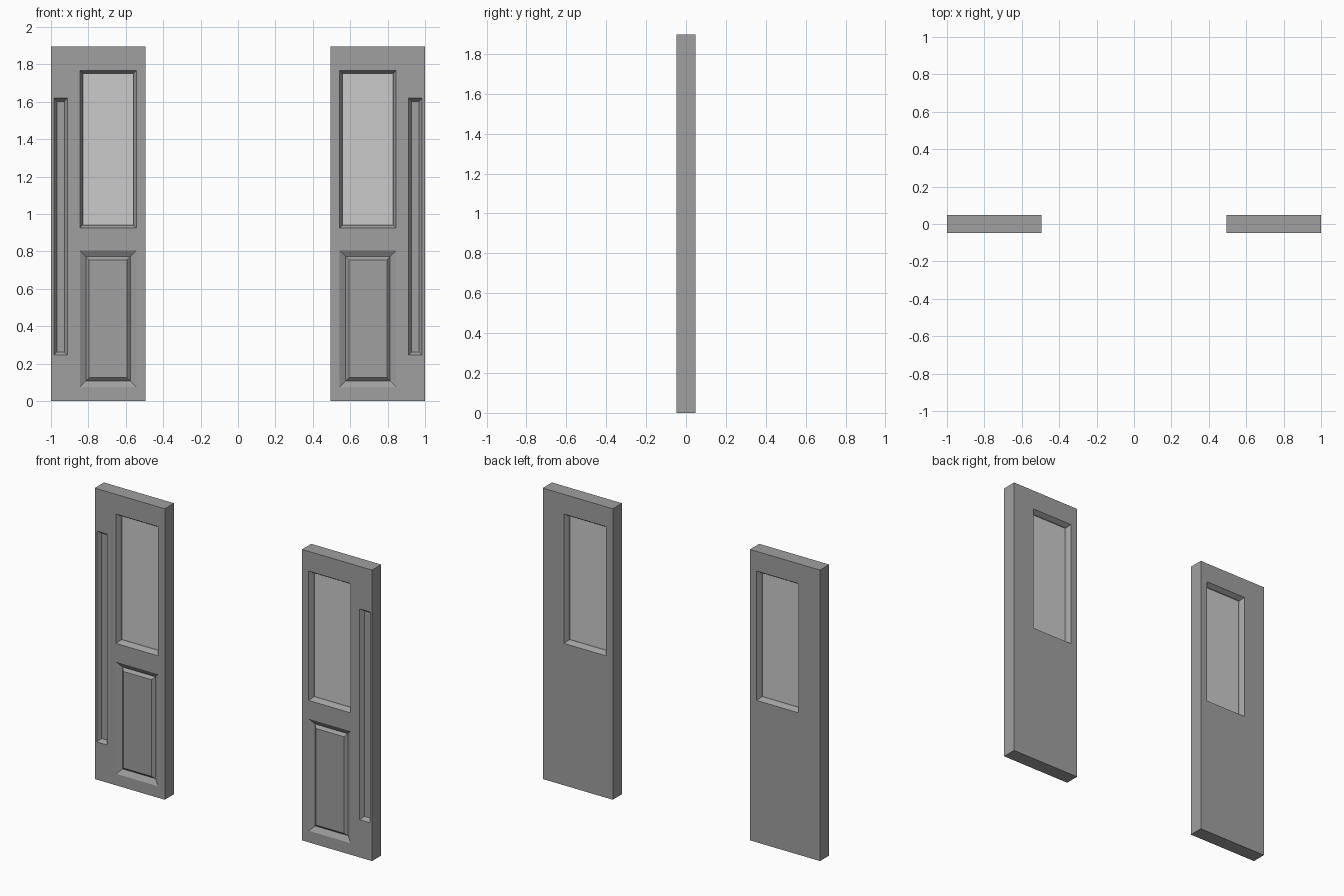
import bpy, bmesh

if "Cube" in bpy.data.objects:
    bpy.data.objects.remove(bpy.data.objects["Cube"])

HALF = 0.0475            # half of the door thickness
F = -HALF                # front face plane


def loft(bm, rect, rings):
    """Closed solid through rectangular rings; rect = x0, x1, z0, z1, ring = (inset, y)."""
    x0, x1, z0, z1 = rect
    loops = []
    for i, y in rings:
        loops.append([bm.verts.new(p) for p in (
            (x0 + i, y, z0 + i), (x1 - i, y, z0 + i),
            (x1 - i, y, z1 - i), (x0 + i, y, z1 - i))])
    for a, b in zip(loops, loops[1:]):
        for k in range(4):
            n = (k + 1) % 4
            bm.faces.new((a[k], a[n], b[n], b[k]))
    bm.faces.new(loops[0])
    bm.faces.new(loops[-1])


def make(name, solids, colour=None):
    bm = bmesh.new()
    for rect, rings in solids:
        loft(bm, rect, rings)
    bmesh.ops.recalc_face_normals(bm, faces=bm.faces)
    mesh = bpy.data.meshes.new(name)
    bm.to_mesh(mesh)
    bm.free()
    ob = bpy.data.objects.new(name, mesh)
    bpy.context.collection.objects.link(ob)
    if colour:
        mat = bpy.data.materials.new(name + "_paint")
        mat.diffuse_color = colour
        mat.use_nodes = True
        mat.node_tree.nodes["Principled BSDF"].inputs["Base Color"].default_value = mat.diffuse_color
        mesh.materials.append(mat)
    return ob


def mirror(ob):
    mod = ob.modifiers.new("mirror", 'MIRROR')
    mod.use_mirror_merge = False


window = (0.543, 0.846, 0.925, 1.768)
panel = (0.543, 0.846, 0.075, 0.805)
handle = (0.911, 0.985, 0.246, 1.62)

# door slab
door = make("door_leaf", [((0.495, 1.0, 0.0, 1.897), [(0, F), (0, HALF)])],
            (0.35, 0.35, 0.35, 1))

# window opening, raised lower panel and handle groove
cutter = make("door_cutter", [
    (window, [(0, F - 0.03), (0, F), (0.016, F + 0.025), (0.016, HALF - 0.025),
              (0, HALF), (0, HALF + 0.03)]),
    (panel, [(0, F - 0.03), (0, F), (0.033, F + 0.02), (0.05, F + 0.003)]),
    (handle, [(0, F - 0.03), (0, F), (0.017, F + 0.024)]),
])
cutter.hide_render = True
cut = door.modifiers.new("cut", 'BOOLEAN')
cut.operation = 'DIFFERENCE'
cut.solver = 'EXACT'
cut.object = cutter
bpy.context.view_layer.objects.active = door
bpy.ops.object.modifier_apply(modifier="cut")
bpy.data.objects.remove(cutter)

# glass pane at mid depth
glass = make("window_glass", [(window, [(0.014, -0.01), (0.014, 0.01)])],
             (0.68, 0.68, 0.68, 1))

# second leaf on the other side
for ob in (door, glass):
    mirror(ob)
